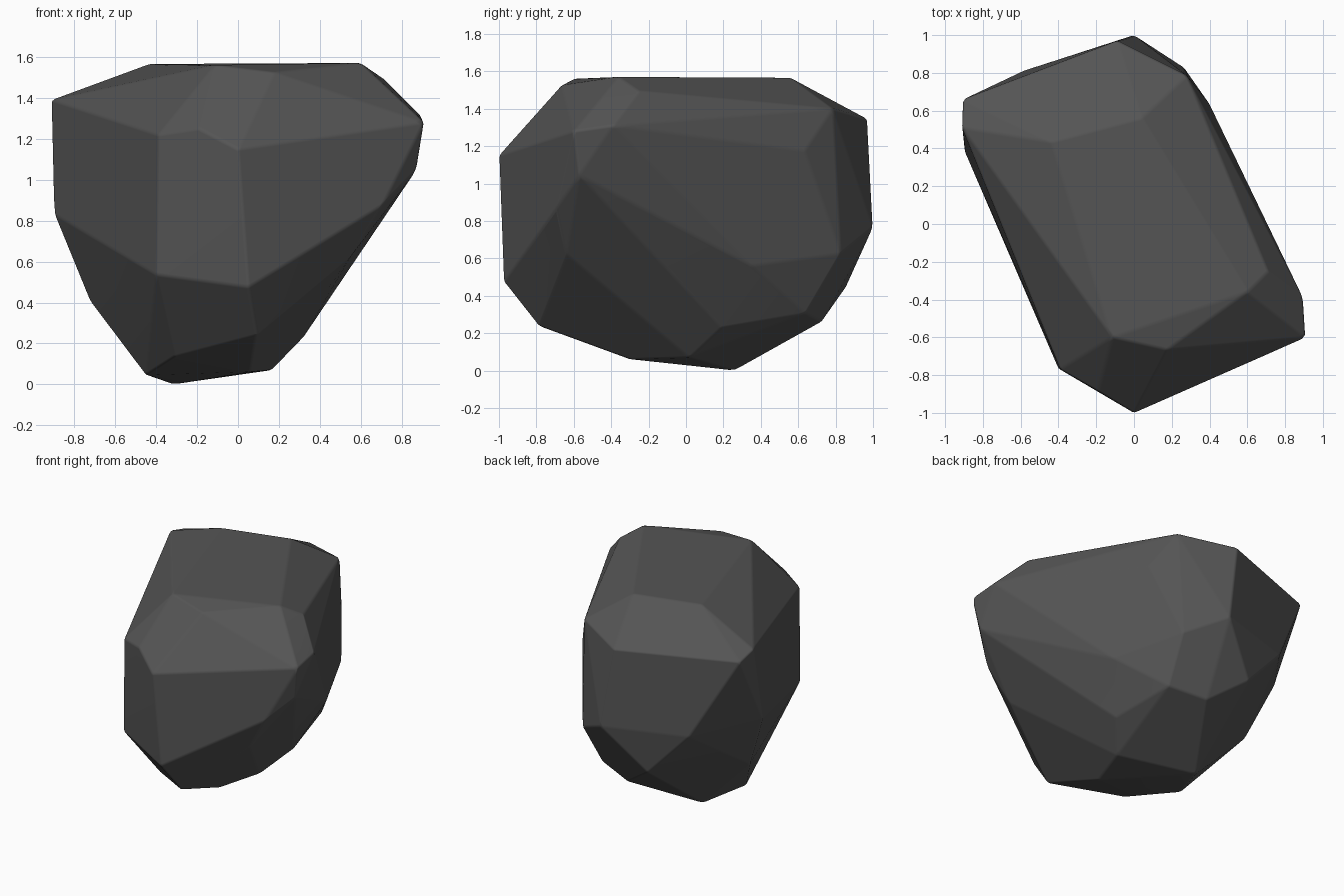
import bpy, bmesh, math

if "Cube" in bpy.data.objects:
    bpy.data.objects.remove(bpy.data.objects["Cube"])

# Corner points of the boulder, grouped by region
crown = [(-.115, -.6, 1.56), (.175, -.665, 1.525), (.6, -.36, 1.57), (.71, -.25, 1.495),
         (.04, .56, 1.565), (-.435, .435, 1.565)]
shoulder = [(0, -1, 1.15), (-.19, -.885, 1.25), (-.39, -.77, 1.22), (-.72, 0, 1.295),
            (-.91, .51, 1.39), (-.905, .66, 1.35), (-.345, .88, 1.345), (-.09, .97, 1.345),
            (.28, .785, 1.4), (.4, .635, 1.175), (.895, -.39, 1.31), (.908, -.6, 1.28)]
waist = [(.87, -.57, 1.045), (.705, -.69, .875), (.55, -.64, .625), (.05, -.975, .475),
         (-.4, -.765, .535), (-.897, .385, .83), (-.59, .81, .77), (0, 1, .765),
         (.265, .828, .625), (.475, .35, .56)]
foot = [(.09, -.79, .24), (-.31, -.46, .135), (-.45, -.055, .045), (.06, -.3, .06),
        (.165, .02, .07), (-.32, .26, 0), (-.725, .29, .41), (-.285, .855, .445),
        (-.03, .725, .26), (.236, .64, .305), (.32, .19, .23)]

# Wrap the corners in a convex shell and merge nearly flat neighbours into facets
bm = bmesh.new()
for p in crown + shoulder + waist + foot:
    bm.verts.new(p)
bmesh.ops.convex_hull(bm, input=bm.verts[:])
bmesh.ops.delete(bm, geom=[v for v in bm.verts if not v.link_faces], context='VERTS')
bmesh.ops.dissolve_limit(bm, angle_limit=math.radians(4), verts=bm.verts[:], edges=bm.edges[:])
bmesh.ops.recalc_face_normals(bm, faces=bm.faces[:])
mesh = bpy.data.meshes.new("boulder")
bm.to_mesh(mesh)
bm.free()
rock = bpy.data.objects.new("boulder", mesh)
bpy.context.collection.objects.link(rock)
mesh.shade_smooth()

# Slightly worn edges
bevel = rock.modifiers.new("worn_edges", 'BEVEL')
bevel.width = 0.012
bevel.segments = 2
bevel.limit_method = 'ANGLE'
bevel.angle_limit = math.radians(8)
bevel.harden_normals = True

# Dark stone
stone = bpy.data.materials.new("dark_stone")
stone.diffuse_color = (.09, .09, .09, 1)
stone.use_nodes = True
stone.node_tree.nodes["Principled BSDF"].inputs["Base Color"].default_value = stone.diffuse_color
mesh.materials.append(stone)
